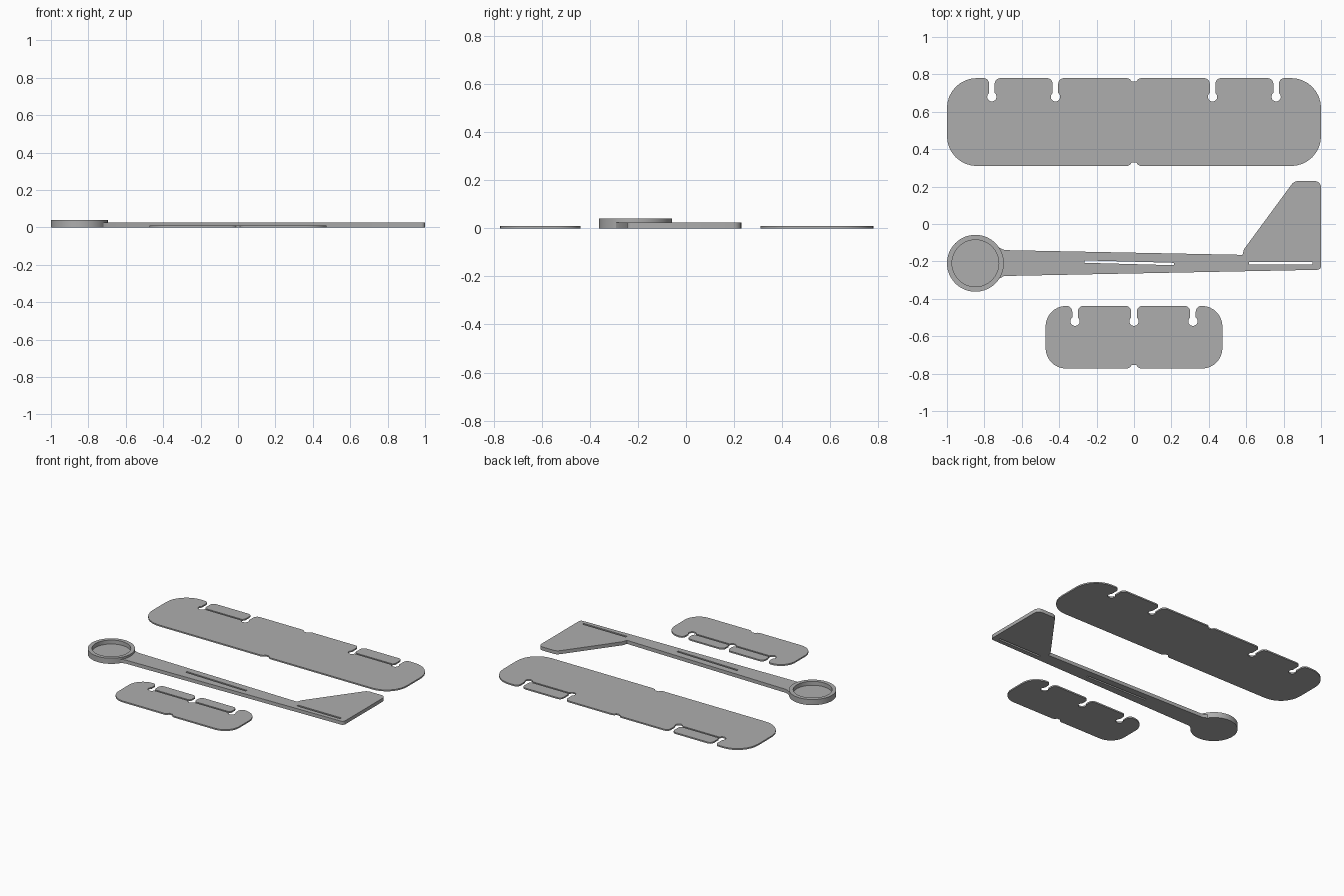
import bpy, bmesh
from math import cos, sin, radians, acos, degrees

if "Cube" in bpy.data.objects:
    bpy.data.objects.remove(bpy.data.objects["Cube"], do_unlink=True)

GREY = (0.42, 0.42, 0.42, 1)
mat = bpy.data.materials.new("plain grey")
mat.use_nodes = True
mat.diffuse_color = GREY
mat.node_tree.nodes["Principled BSDF"].inputs["Base Color"].default_value = GREY


def arc(cx, cy, r, a0, a1, n=8):
    angles = [radians(a0 + (a1 - a0) * i / n) for i in range(n + 1)]
    return [(cx + r * cos(a), cy + r * sin(a)) for a in angles]


def finish(name, bm):
    bmesh.ops.recalc_face_normals(bm, faces=bm.faces)
    mesh = bpy.data.meshes.new(name)
    bm.to_mesh(mesh)
    bm.free()
    mesh.materials.append(mat)
    obj = bpy.data.objects.new(name, mesh)
    bpy.context.collection.objects.link(obj)
    return obj


def extrude(name, outline, z0, z1):
    bm = bmesh.new()
    face = bm.faces.new([bm.verts.new((x, y, z0)) for x, y in outline])
    top = bmesh.ops.extrude_face_region(bm, geom=[face])["geom"]
    bmesh.ops.translate(bm, vec=(0, 0, z1 - z0),
                        verts=[v for v in top if isinstance(v, bmesh.types.BMVert)])
    return finish(name, bm)


def cut(obj, outline, z0, z1):
    cutter = extrude("cutter", outline, z0, z1)
    cutter.hide_render = True
    mod = obj.modifiers.new("cut", "BOOLEAN")
    mod.operation, mod.solver, mod.object = "DIFFERENCE", "EXACT", cutter
    bpy.context.view_layer.objects.active = obj
    bpy.ops.object.modifier_apply(modifier=mod.name)
    bpy.data.objects.remove(cutter, do_unlink=True)


def strip(x0, y0, x1, y1, width):
    h = width / 2
    return [(x0, y0 - h), (x1, y1 - h), (x1, y1 + h), (x0, y0 + h)]


def smooth(obj):
    bpy.ops.object.select_all(action="DESELECT")
    obj.select_set(True)
    bpy.context.view_layer.objects.active = obj
    bpy.ops.object.shade_smooth_by_angle(angle=radians(35))


# Keyhole slot on the back edge, traced from right to left
def keyhole(x, edge, depth=0.10, bulb=0.025, half=0.015, lip=0.03):
    a = degrees(acos(half / bulb))
    return (arc(x + half + lip, edge - lip, lip, 90, 180, 5)
            + arc(x, edge - depth, bulb, a, -180 - a, 14)
            + arc(x - half - lip, edge - lip, lip, 0, 90, 5))


# Small centre-mark nick; side is +1 on the back edge, -1 on the front edge
def nick(edge, side):
    pts = [(0.036, 0), (0.022, 0.006), (0.012, 0.019),
           (-0.012, 0.019), (-0.022, 0.006), (-0.036, 0)]
    return [(side * x, edge - side * d) for x, d in pts]


# Flat wing panel with rounded corners, keyholes and scored flap hinges
def panel(name, half, front, back, r, holes, depth, hinges, back_nick):
    outline = arc(-half + r, front + r, r, 180, 270) + nick(front, -1)
    outline += arc(half - r, front + r, r, 270, 360)
    outline += arc(half - r, back - r, r, 0, 90)
    for x in sorted(holes + ([0] if back_nick else []), reverse=True):
        outline += nick(back, 1) if back_nick and x == 0 else keyhole(x, back, depth)
    outline += arc(-half + r, back - r, r, 90, 180)
    obj = extrude(name, outline, 0, 0.01)
    y = back - depth
    for x0, x1 in hinges:
        cut(obj, strip(x0, y, x1, y, 0.012), 0.004, 0.02)
    smooth(obj)


panel("main_wing", 1.0, 0.31, 0.78, 0.16, [-0.76, -0.42, 0.42, 0.76], 0.10,
      [(-0.76, -0.42), (0.42, 0.76)], True)
panel("tail_wing", 0.473, -0.773, -0.438, 0.11, [-0.315, 0, 0.315], 0.082,
      [(-0.315, 0), (0, 0.315)], False)

# Fuselage beam with upright fin, its root buried in the cup wall
CX, CY = -0.848, -0.21
body = arc(CX, CY, 0.142, 38, -38, 10)
body += [(-0.72, -0.292), (-0.695, -0.278)]
body += arc(0.98, -0.225, 0.02, 270, 360, 4) + arc(0.965, 0.195, 0.035, 0, 90, 5)
body += arc(0.88, 0.183, 0.047, 90, 143, 5)
body += [(0.588, -0.135), (0.58, -0.165), (-0.68, -0.14), (-0.70, -0.137), (-0.72, -0.126)]
fuselage = extrude("fuselage", body, 0, 0.025)
cut(fuselage, strip(-0.265, -0.201, 0.215, -0.214, 0.013), -0.1, 0.1)
cut(fuselage, strip(0.615, -0.21, 0.955, -0.21, 0.014), -0.1, 0.1)
smooth(fuselage)

# Round nose cup with a shallow recess for a weight
cup = extrude("nose_cup", arc(CX, CY, 0.152, 0, 354.375, 63), 0, 0.04)
cut(cup, arc(CX, CY, 0.125, 0, 354.375, 63), 0.012, 0.1)
smooth(cup)
